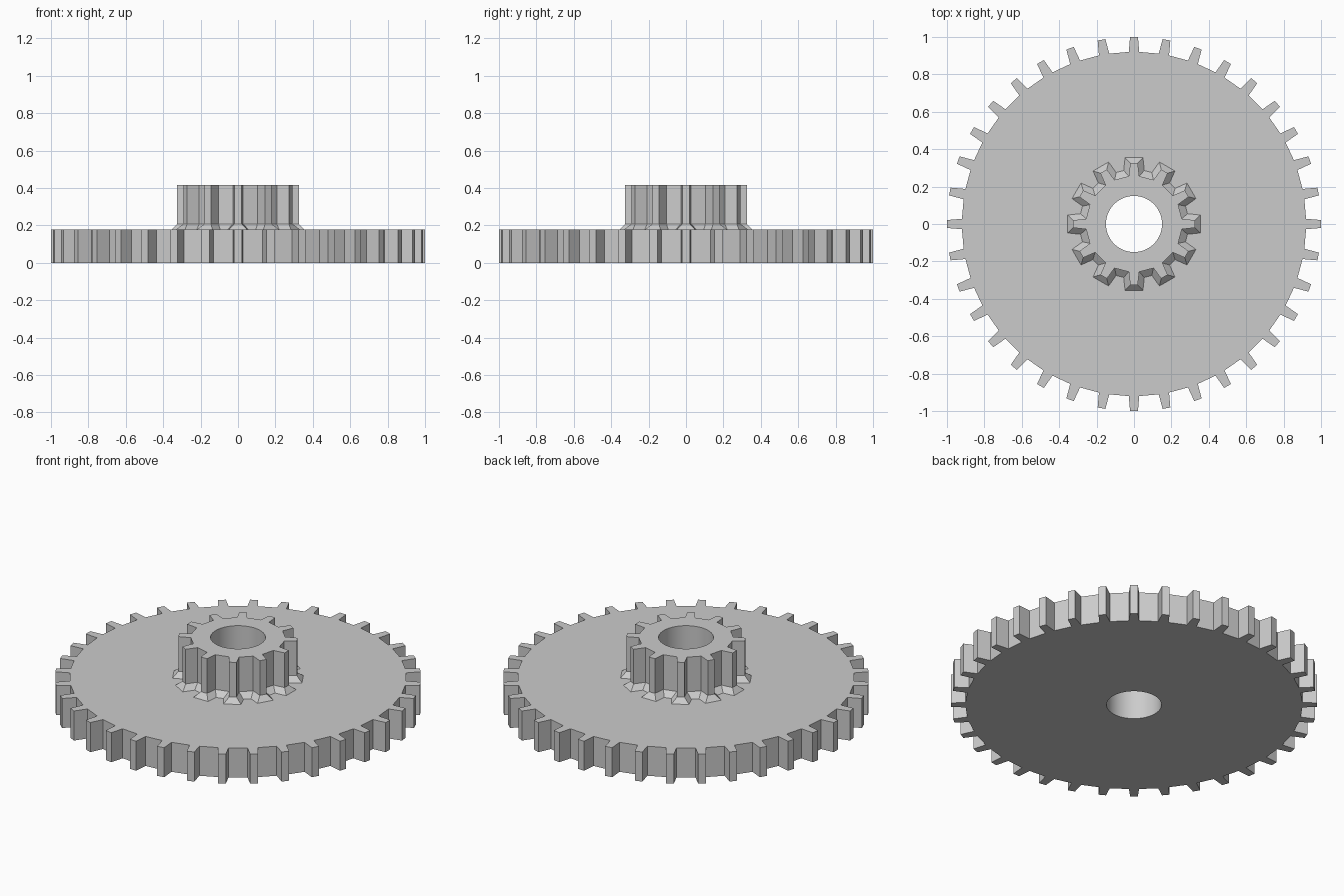
import bpy, bmesh
from math import sin, cos, tau, radians

cube = bpy.data.objects.get("Cube")
if cube:
    bpy.data.objects.remove(cube, do_unlink=True)

bm = bmesh.new()


def close_loop(verts):
    """Join a ring of vertices with edges."""
    for a, b in zip(verts, verts[1:] + verts[:1]):
        bm.edges.new((a, b))
    return verts


def gear_loop(teeth, root, root_half, tip, tip_half, z):
    """Toothed outline; radii are measured along each tooth's axis."""
    verts = []
    for i in range(teeth):
        a = tau * i / teeth
        for r, t in ((root, -root_half), (tip, -tip_half),
                     (tip, tip_half), (root, root_half)):
            verts.append(bm.verts.new((r * cos(a) - t * sin(a),
                                       r * sin(a) + t * cos(a), z)))
    return close_loop(verts)


def circle_loop(radius, z, count=64):
    return close_loop([bm.verts.new((radius * cos(tau * i / count),
                                     radius * sin(tau * i / count), z))
                       for i in range(count)])


def wall(lower, upper):
    """Quads between two matching loops."""
    n = len(lower)
    for i in range(n):
        j = (i + 1) % n
        bm.faces.new((lower[i], lower[j], upper[j], upper[i]))


def cap(outer, inner):
    """Flat face ring between two loops at the same height."""
    edges = [bm.edges.get((a, b)) for loop in (outer, inner)
             for a, b in zip(loop, loop[1:] + loop[:1])]
    bmesh.ops.triangle_fill(bm, edges=edges, use_beauty=True)


WHEEL_TOP, FLARE_TOP, PINION_TOP = 0.178, 0.208, 0.417
BORE = 0.15

# Large toothed wheel
wheel = dict(teeth=36, root=0.92, root_half=0.028, tip=1.0, tip_half=0.021)
wheel_low = gear_loop(z=0, **wheel)
wheel_high = gear_loop(z=WHEEL_TOP, **wheel)
wall(wheel_low, wheel_high)

# Pinion with a chamfered flare at its foot
pinion = dict(teeth=12, root=0.256, root_half=0.028, tip=0.325, tip_half=0.02)
flare = gear_loop(12, 0.286, 0.055, 0.355, 0.048, WHEEL_TOP)
pinion_low = gear_loop(z=FLARE_TOP, **pinion)
pinion_high = gear_loop(z=PINION_TOP, **pinion)
wall(flare, pinion_low)
wall(pinion_low, pinion_high)

# Shaft bore through both gears
bore_low = circle_loop(BORE, 0)
bore_high = circle_loop(BORE, PINION_TOP)
wall(bore_low, bore_high)

# Underside, wheel face and pinion face
cap(wheel_low, bore_low)
cap(wheel_high, flare)
cap(pinion_high, bore_high)
bmesh.ops.recalc_face_normals(bm, faces=bm.faces)

mesh = bpy.data.meshes.new("compound_gear")
bm.to_mesh(mesh)
bm.free()
gear = bpy.data.objects.new("compound_gear", mesh)
bpy.context.collection.objects.link(gear)

# Plain grey
grey = bpy.data.materials.new("light_grey")
grey.use_nodes = True
color = (0.6, 0.6, 0.6, 1)
grey.diffuse_color = color
grey.node_tree.nodes["Principled BSDF"].inputs["Base Color"].default_value = color
mesh.materials.append(grey)

# Smooth bore, crisp teeth
bpy.ops.object.select_all(action='DESELECT')
gear.select_set(True)
bpy.context.view_layer.objects.active = gear
bpy.ops.object.shade_smooth_by_angle(angle=radians(20))
